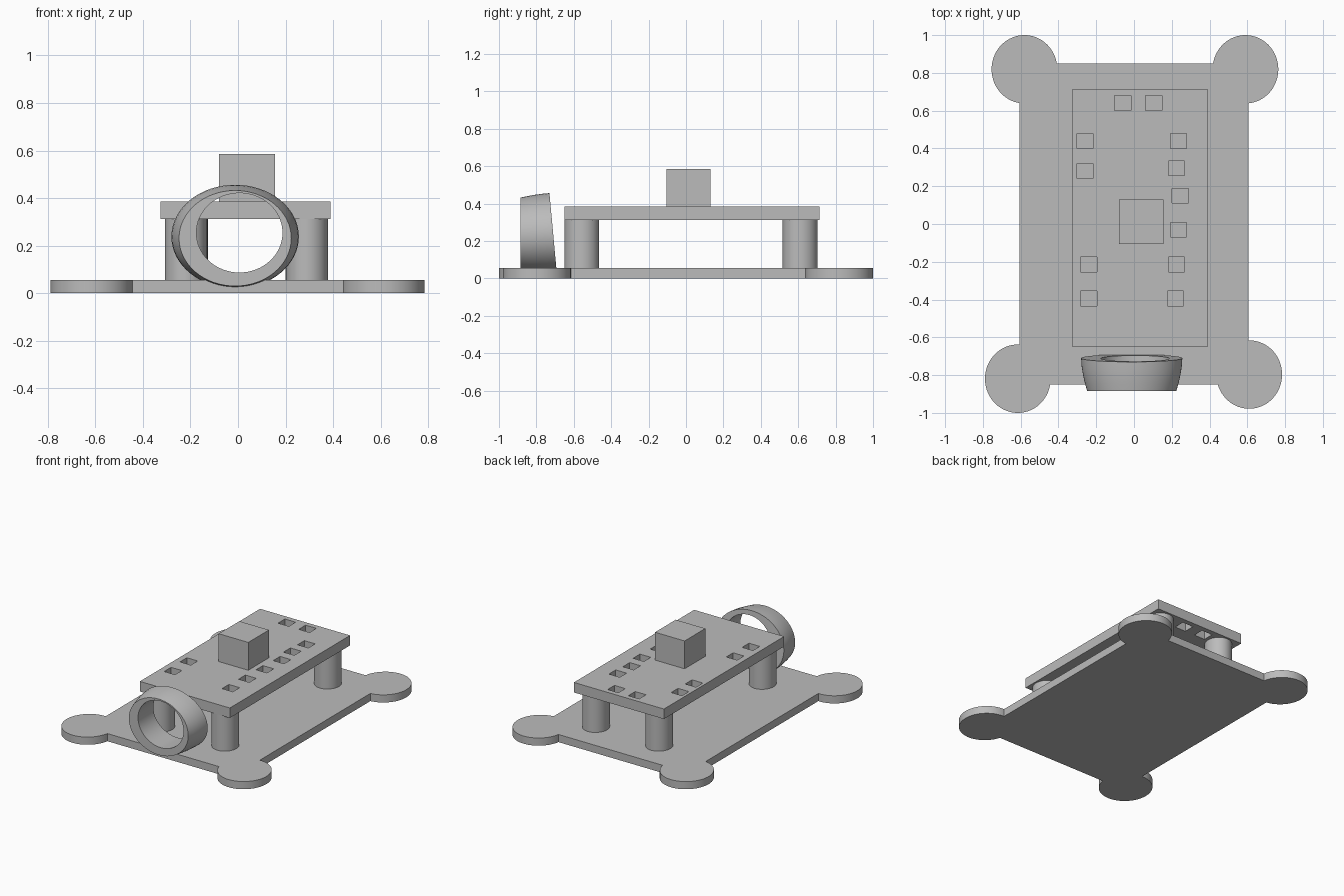
import bpy, bmesh
from math import sin, cos, pi, atan2, sqrt

cube = bpy.data.objects.get("Cube")
if cube:
    bpy.data.objects.remove(cube)

# Single flat grey
grey = bpy.data.materials.new("plain grey")
grey.use_nodes = True
grey.diffuse_color = (0.5, 0.5, 0.5, 1)
grey.node_tree.nodes["Principled BSDF"].inputs["Base Color"].default_value = (0.5, 0.5, 0.5, 1)


def finish(name, bm, smooth=False):
    bmesh.ops.recalc_face_normals(bm, faces=bm.faces)
    mesh = bpy.data.meshes.new(name)
    bm.to_mesh(mesh)
    bm.free()
    mesh.materials.append(grey)
    obj = bpy.data.objects.new(name, mesh)
    bpy.context.collection.objects.link(obj)
    if smooth:
        bpy.ops.object.select_all(action='DESELECT')
        obj.select_set(True)
        bpy.context.view_layer.objects.active = obj
        bpy.ops.object.shade_smooth_by_angle(angle=pi / 6)
    return obj


def prism(bm, outline, z0, z1):
    """Extrude a flat outline of (x, y) points from z0 to z1."""
    face = bm.faces.new([bm.verts.new((x, y, z0)) for x, y in outline])
    top = bmesh.ops.extrude_face_region(bm, geom=[face])["geom"]
    bmesh.ops.translate(bm, vec=(0, 0, z1 - z0),
                        verts=[v for v in top if isinstance(v, bmesh.types.BMVert)])


def rectangle(x0, x1, y0, y1):
    return [(x0, y0), (x1, y0), (x1, y1), (x0, y1)]


def ellipse(cx, cy, rx, ry, start=0, sweep=2 * pi, n=64):
    steps = n if sweep >= 2 * pi else n - 1
    return [(cx + rx * cos(start + sweep * i / steps),
             cy + ry * sin(start + sweep * i / steps)) for i in range(n)]


# Base plate: a rectangle whose corners swell into round pads
HX, HY, RX, RY = 0.605, 0.85, 0.174, 0.181
pads = [(0.61, -0.797), (0.59, 0.819), (-0.58, 0.819), (-0.615, -0.819)]
outline = []
for cx, cy in pads:
    sx, sy = (1 if cx > 0 else -1), (1 if cy > 0 else -1)
    u = (sx * HX - cx) / RX
    v = (sy * HY - cy) / RY
    side = atan2(-sy * sqrt(1 - u * u), u)
    end = atan2(v, -sx * sqrt(1 - v * v))
    start, stop = (side, end) if sx * sy > 0 else (end, side)
    outline += ellipse(cx, cy, RX, RY, start, (stop - start) % (2 * pi), 48)
bm = bmesh.new()
prism(bm, outline, 0, 0.055)
finish("base_plate", bm, True)

# Four posts
posts = {"front_left_post": (0.29, -0.557), "back_left_post": (0.288, 0.61),
         "front_right_post": (-0.22, -0.557), "back_right_post": (-0.215, 0.61)}
for name, (x, y) in posts.items():
    bm = bmesh.new()
    prism(bm, ellipse(x, y, 0.088, 0.093), 0.055, 0.315)
    finish(name, bm, True)

# Upper board with square holes cut through it
bm = bmesh.new()
prism(bm, rectangle(-0.325, 0.39, -0.65, 0.715), 0.313, 0.385)
board = finish("upper_board", bm)
holes = [(-0.06, 0.64), (0.105, 0.64), (-0.26, 0.44), (0.235, 0.44),
         (-0.26, 0.28), (0.225, 0.295), (0.245, 0.15), (0.235, -0.03),
         (-0.24, -0.215), (0.225, -0.215), (-0.24, -0.395), (0.22, -0.395)]
bm = bmesh.new()
for x, y in holes:
    prism(bm, rectangle(x - 0.043, x + 0.043, y - 0.039, y + 0.039), 0.2, 0.5)
cutter = finish("hole_cutter", bm)
cutter.hide_render = True
cut = board.modifiers.new("holes", 'BOOLEAN')
cut.operation = 'DIFFERENCE'
cut.solver = 'EXACT'
cut.object = cutter
depsgraph = bpy.context.evaluated_depsgraph_get()
cut_mesh = bpy.data.meshes.new_from_object(board.evaluated_get(depsgraph))
board.modifiers.clear()
board.data = cut_mesh
bpy.data.objects.remove(cutter)

# Block on the board
bm = bmesh.new()
prism(bm, rectangle(-0.08, 0.155, -0.105, 0.13), 0.385, 0.585)
finish("centre_block", bm)

# Front ring: bulging outside, straight bore, back face leaning forward
FRONT = -0.885


def back_y(z):
    return -0.69 - 0.092 * (z - 0.02)


def loop(points, t):
    """Loop at fraction t between the upright front and the leaning back."""
    return [bm.verts.new((x, FRONT + t * (back_y(z) - FRONT), z)) for x, z in points]


bm = bmesh.new()
loops = []
for t in (0, 0.25, 0.5, 0.75, 1):
    bulge = 1 - (1 - t) ** 1.7
    loops.append(loop(ellipse(-0.012, 0.231 + 0.007 * t,
                              0.236 + 0.032 * bulge, 0.201 + 0.017 * bulge), t))
bore = ellipse(0.006, 0.254, 0.181, 0.167)
loops += [loop(bore, 1), loop(bore, 0)]
for a, b in zip(loops, loops[1:] + loops[:1]):
    for i in range(len(a)):
        bm.faces.new((a[i - 1], a[i], b[i], b[i - 1]))
finish("front_ring", bm, True)
